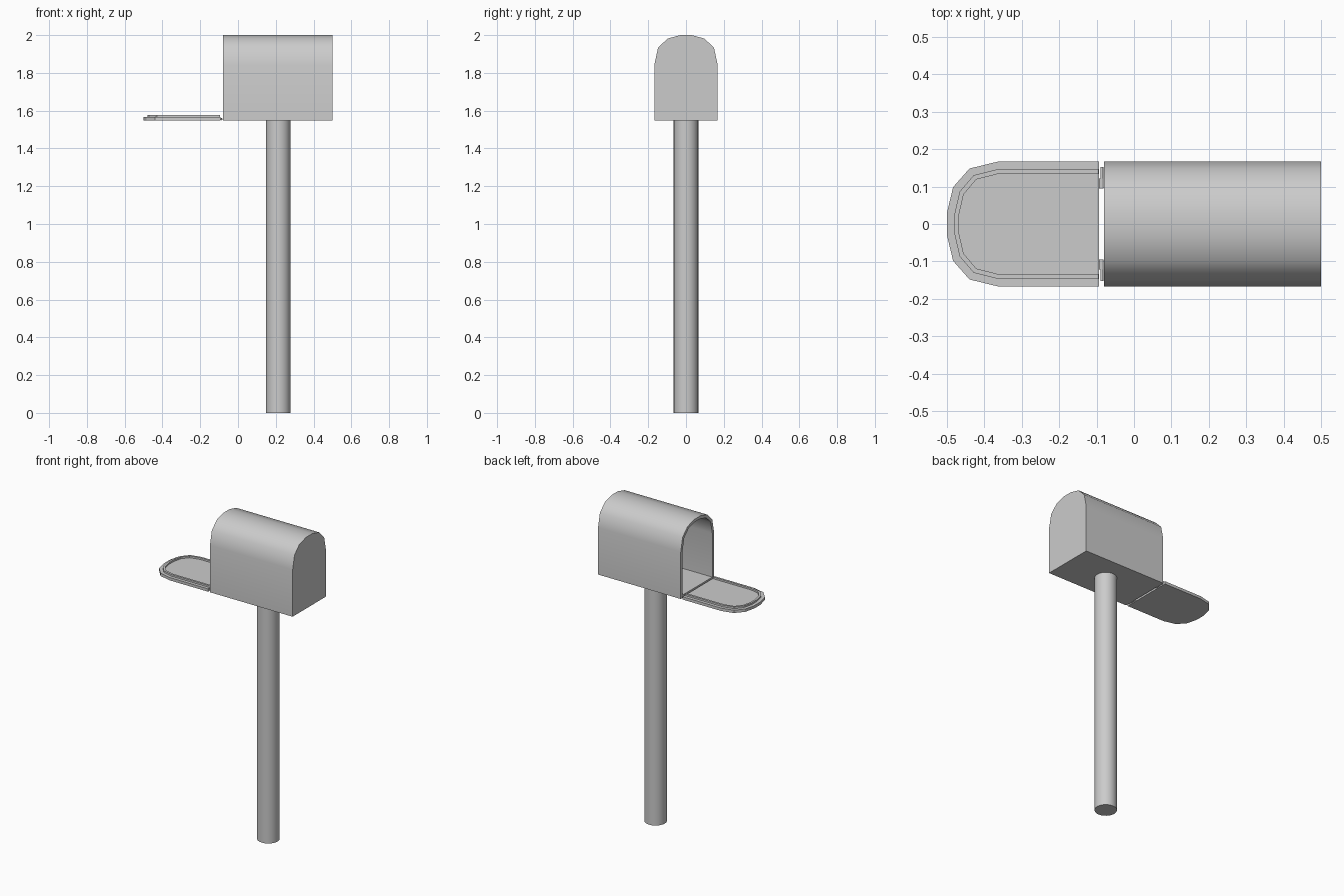
import bpy, bmesh, math
from mathutils import Vector

if "Cube" in bpy.data.objects:
    bpy.data.objects.remove(bpy.data.objects["Cube"])


def arch(w, base, spring, top):
    """Flat-bottomed arch outline, (y, height) pairs from base corner to base corner."""
    r = top - spring
    half = [(w, base), (w, spring), (0.888 * w, spring + 0.56 * r),
            (0.59 * w, spring + 0.88 * r), (0.18 * w, top)]
    return half + [(-y, h) for y, h in reversed(half)]


def finish(name, bm, angle=50):
    bmesh.ops.recalc_face_normals(bm, faces=bm.faces)
    me = bpy.data.meshes.new(name)
    bm.to_mesh(me)
    bm.free()
    ob = bpy.data.objects.new(name, me)
    bpy.context.collection.objects.link(ob)
    bpy.ops.object.select_all(action='DESELECT')
    ob.select_set(True)
    bpy.context.view_layer.objects.active = ob
    bpy.ops.object.shade_smooth_by_angle(angle=math.radians(angle))
    return ob


def bridge(bm, a, b):
    n = len(a)
    for i in range(n):
        j = (i + 1) % n
        bm.faces.new((a[i], a[j], b[j], b[i]))


def cylinder(name, radius, start, end, sides):
    start, end = Vector(start), Vector(end)
    bm = bmesh.new()
    bmesh.ops.create_cone(bm, cap_ends=True, segments=sides, radius1=radius,
                          radius2=radius, depth=(end - start).length)
    rot = (end - start).to_track_quat('Z', 'Y').to_matrix()
    bmesh.ops.rotate(bm, verts=bm.verts, matrix=rot)
    bmesh.ops.translate(bm, verts=bm.verts, vec=(start + end) / 2)
    return finish(name, bm)


def lid_slab(name, outline, z0, z1):
    bm = bmesh.new()
    low, high = ([bm.verts.new((-u, y, z)) for y, u in outline] for z in (z0, z1))
    bridge(bm, low, high)
    bm.faces.new(low)
    bm.faces.new(high)
    return finish(name, bm, 20)


# Post
cylinder("post", 0.065, (0.213, 0, 0), (0.213, 0, 1.555), 24)

# Hollow box, open at the -x end
outer = arch(0.167, 1.548, 1.845, 2.0)
inner = arch(0.149, 1.566, 1.845, 1.982)
bm = bmesh.new()
rings = [[bm.verts.new((x, y, z)) for y, z in prof]
         for prof, x in ((outer, 0.5), (outer, -0.08), (inner, -0.08), (inner, 0.482))]
for a, b in zip(rings, rings[1:]):
    bridge(bm, a, b)
bm.faces.new(rings[0])
bm.faces.new(rings[-1])
finish("mailbox_body", bm)

# Open door with its raised U-shaped lip
lid_slab("door", arch(0.167, 0.093, 0.363, 0.5), 1.548, 1.566)
lip = arch(0.147, 0.095, 0.363, 0.48) + arch(0.134, 0.095, 0.363, 0.468)[::-1]
lid_slab("door_lip", lip, 1.564, 1.577)

# Hinges: a knuckle and a pin on each side
for side, s in (("left", -1), ("right", 1)):
    cylinder("hinge_knuckle_" + side, 0.006, (-0.087, s * 0.095, 1.555),
             (-0.087, s * 0.122, 1.555), 12)
    cylinder("hinge_pin_" + side, 0.004, (-0.086, s * 0.122, 1.555),
             (-0.086, s * 0.152, 1.555), 12)
